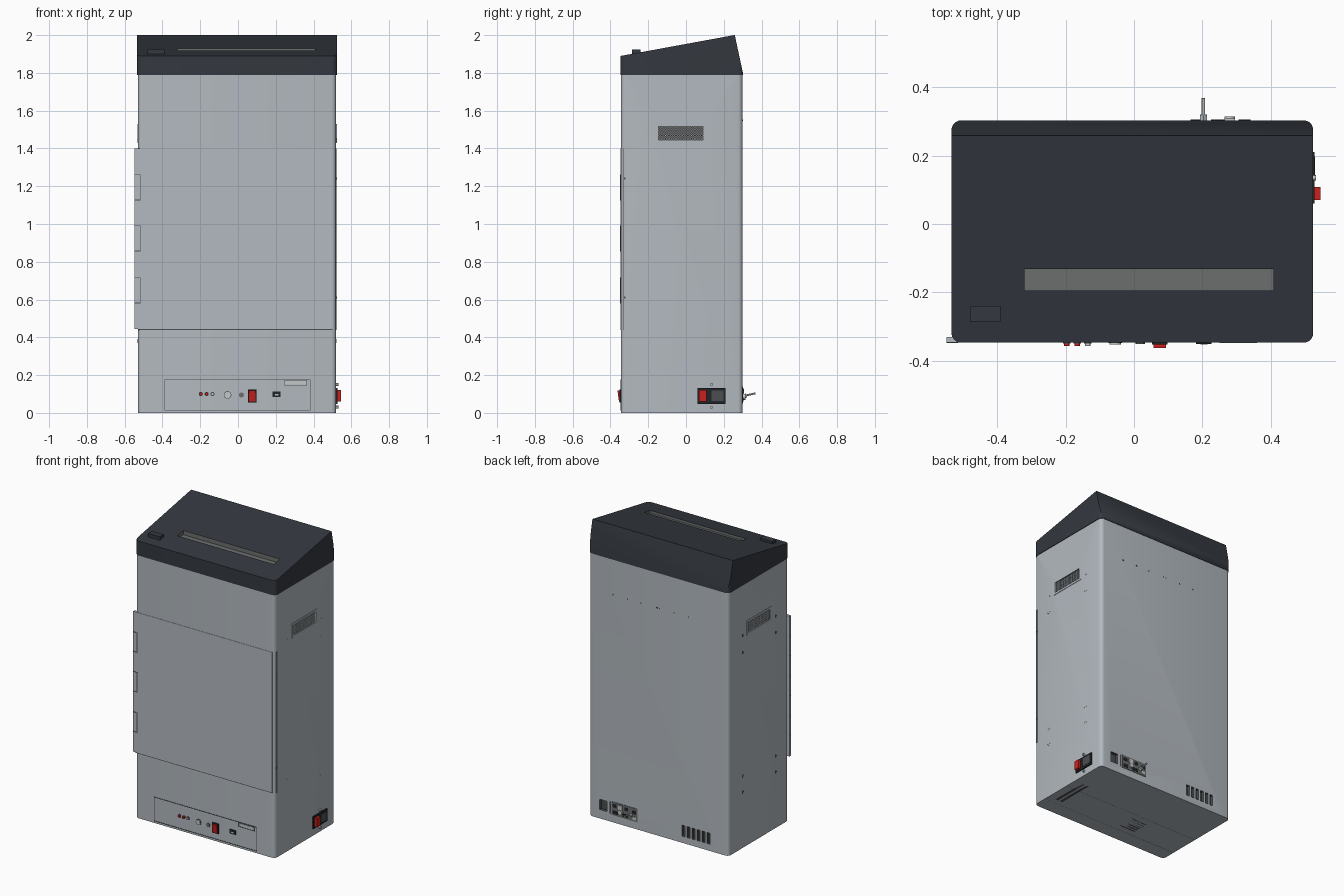
import bpy, bmesh
from math import radians
from mathutils import Vector

if "Cube" in bpy.data.objects:
    bpy.data.objects.remove(bpy.data.objects["Cube"])


def material(name, r, g, b):
    m = bpy.data.materials.new(name)
    m.use_nodes = True
    m.diffuse_color = (r, g, b, 1)
    m.node_tree.nodes["Principled BSDF"].inputs["Base Color"].default_value = (r, g, b, 1)
    return m


SHELL = material("shell_grey", .45, .49, .525)
LID = material("charcoal", .034, .04, .05)
MID = material("mid_grey", .15, .155, .155)
DARK = material("seam_dark", .07, .075, .08)
BLACK = material("black_plastic", .015, .017, .02)
RED = material("switch_red", .6, .015, .012)
PALE = material("pale_metal", .55, .57, .58)


def finish(name, bm, mat, smooth=False):
    bmesh.ops.recalc_face_normals(bm, faces=bm.faces[:])
    me = bpy.data.meshes.new(name)
    bm.to_mesh(me)
    bm.free()
    me.materials.append(mat)
    ob = bpy.data.objects.new(name, me)
    bpy.context.collection.objects.link(ob)
    if smooth:
        smooth_edges(ob)
    return ob


def activate(ob):
    bpy.ops.object.select_all(action='DESELECT')
    ob.select_set(True)
    bpy.context.view_layer.objects.active = ob


def smooth_edges(ob):
    activate(ob)
    bpy.ops.object.shade_smooth_by_angle(angle=radians(30))


def add_box(bm, x0, x1, y0, y1, z0, z1):
    vs = bmesh.ops.create_cube(bm, size=1)["verts"]
    for v in vs:
        v.co = ((x0 + x1) / 2 + v.co.x * (x1 - x0),
                (y0 + y1) / 2 + v.co.y * (y1 - y0),
                (z0 + z1) / 2 + v.co.z * (z1 - z0))


def boxes(name, mat, items):
    bm = bmesh.new()
    for item in items:
        add_box(bm, *item)
    return finish(name, bm, mat)


def rod(name, mat, start, end, radius, sides=16):
    a, b = Vector(start), Vector(end)
    bm = bmesh.new()
    bmesh.ops.create_cone(bm, cap_ends=True, segments=sides, radius1=radius,
                          radius2=radius, depth=(b - a).length)
    bm.transform((b - a).to_track_quat('Z', 'Y').to_matrix().to_4x4())
    bmesh.ops.translate(bm, verts=bm.verts[:], vec=(a + b) / 2)
    return finish(name, bm, mat, True)


def rounded_prism(x0, x1, y0, y1, z0, z1, radius):
    bm = bmesh.new()
    add_box(bm, x0, x1, y0, y1, z0, z1)
    upright = [e for e in bm.edges if abs(e.verts[0].co.z - e.verts[1].co.z) > .1]
    bmesh.ops.bevel(bm, geom=upright, offset=radius, segments=5,
                    profile=.5, affect='EDGES')
    return bm


def cut(ob, cutter):
    mod = ob.modifiers.new("recess", 'BOOLEAN')
    mod.operation = 'DIFFERENCE'
    mod.solver = 'EXACT'
    mod.material_mode = 'TRANSFER'
    mod.object = cutter
    activate(ob)
    bpy.ops.object.modifier_apply(modifier=mod.name)
    bpy.data.objects.remove(cutter)
    smooth_edges(ob)


def outline(x0, x1, z0, z1, t=.004):
    # Four thin bars around a rectangle on the front
    ya, yb = FRONT - .002, FRONT + .002
    return [(x0, x1, ya, yb, z0, z0 + t), (x0, x1, ya, yb, z1 - t, z1),
            (x0, x0 + t, ya, yb, z0, z1), (x1 - t, x1, ya, yb, z0, z1)]


LEFT, RIGHT, FRONT, BACK, TOP = -.53, .52, -.345, .30, 1.79

# Cabinet body with side vents, back slots and socket recesses
body = finish("cabinet_body", rounded_prism(LEFT, RIGHT, FRONT, BACK, 0, TOP, .025), SHELL)
recesses = [(x - .011, x + .011, BACK - .02, BACK + .02, .045, .12)
            for x in [-.19 - .038 * i for i in range(6)]]
recesses.append((.385, .44, BACK - .02, BACK + .02, .06, .13))
cut(body, boxes("recess_cutter", DARK, recesses))
cut(body, boxes("vent_cutter", MID, [(s - .02, s + .02, -.145, .09, 1.445, 1.515)
                                     for s in (LEFT, RIGHT)]))

# Sloped lid with a sunken slot
bm = rounded_prism(LEFT - .004, RIGHT + .004, FRONT - .002, BACK + .003, TOP, 2.1, .028)
for co, no in (((0, FRONT, 1.89), (0, -.11, .6)), ((0, BACK + .003, TOP + .002), (0, .21, .045))):
    bmesh.ops.bisect_plane(bm, geom=bm.verts[:] + bm.edges[:] + bm.faces[:], dist=1e-5,
                           plane_co=co, plane_no=Vector(no).normalized(), clear_outer=True)
    bmesh.ops.holes_fill(bm, edges=[e for e in bm.edges if e.is_boundary], sides=0)
lid = finish("sloped_lid", bm, LID)
cut(lid, boxes("slot_cutter", MID, [(-.32, .408, -.195, -.132, 1.9, 2.05)]))
boxes("lid_button", LID, [(-.48, -.39, -.285, -.24, 1.88, 1.925)])

# Wrap-around door with projecting hinge edge
boxes("door", SHELL, [(-.548, .50, FRONT - .002, -.33, .445, 1.4)])
boxes("door_side_edge", SHELL, [(.515, RIGHT + .002, -.328, -.32, .445, 1.4)])
boxes("door_seams", DARK, [(LEFT, .50, FRONT - .001, FRONT + .01, .44, .445),
                           (.51, RIGHT + .0015, -.331, -.328, .44, 1.4)])
hinge_bars = []
for z0 in (.58, .855, 1.125):
    ya, yb = FRONT - .0035, FRONT + .01
    hinge_bars += [(-.52, -.515, ya, yb, z0, z0 + .138)]
    hinge_bars += [(-.549, -.515, ya, yb, z, z + .004) for z in (z0, z0 + .134)]
boxes("hinge_gaps", DARK, hinge_bars)
boxes("door_pins", DARK, [(.515, RIGHT + .003, -.328, -.32, z, z + .012) for z in (.605, 1.235)])

# Front control panel
boxes("panel_seam", DARK, outline(-.39, .385, .012, .178))
boxes("panel_pull_seam", DARK, outline(.245, .365, .145, .175, .003))
boxes("panel_pull", PALE, [(.25, .36, FRONT - .003, FRONT, .15, .17)])
for i, mat in enumerate((RED, RED, PALE)):
    x = -.197 + .031 * i
    rod("lamp_rim", DARK, (x, FRONT, .1), (x, FRONT - .004, .1), .011)
    rod("indicator_lamp", mat, (x, FRONT, .1), (x, FRONT - .012, .1), .008)
rod("round_port_rim", DARK, (-.055, FRONT, .095), (-.055, FRONT - .003, .095), .02, 24)
rod("round_port", PALE, (-.055, FRONT, .095), (-.055, FRONT - .007, .095), .017, 24)
rod("small_knob", MID, (.018, FRONT, .095), (.018, FRONT - .006, .095), .014, 8)
boxes("front_switch_frame", BLACK, [(.052, .098, FRONT - .008, FRONT, .056, .124)])
rocker = boxes("front_rocker", RED, [(.057, .093, FRONT - .018, FRONT, .061, .119)])
for v in rocker.data.vertices:
    if v.co.y < FRONT - .01 and v.co.z < .09:
        v.co.y += .008
boxes("front_socket", BLACK, [(.182, .226, FRONT - .006, FRONT, .084, .112)])
boxes("front_socket_tongue", PALE, [(.195, .215, FRONT - .008, FRONT, .092, .1)])

# Side vents: frame and grille bars, mirrored
for s in (-1, 1):
    face = RIGHT if s > 0 else LEFT
    a, b = sorted((face - s * .01, face + s * .003))
    boxes("vent_frame", SHELL, [(a, b, -.16, -.145, 1.43, 1.53), (a, b, .09, .105, 1.43, 1.53),
                                (a, b, -.145, .09, 1.43, 1.445), (a, b, -.145, .09, 1.515, 1.53)])
    a, b = sorted((face - s * .012, face - s * .004))
    bars = [(a, b, -.145, .09, z, z + .003) for z in [1.455 + .012 * i for i in range(5)]]
    bars += [(a, b, y, y + .003, 1.445, 1.515) for y in [-.135 + .0125 * i for i in range(18)]]
    boxes("vent_grille", SHELL, bars)
    # Cross-shaped fixings
    a, b = sorted((face, face + s * .001))
    marks = []
    for y in (-.21, .145):
        for z in (.38, .49, 1.33, 1.445):
            marks += [(a, b, y - .01, y + .01, z - .002, z + .002),
                      (a, b, y - .002, y + .002, z - .01, z + .01)]
    boxes("cross_fixings", SHELL if s > 0 else DARK, marks)

# Power inlet on the side
boxes("power_plate", BLACK, [(RIGHT, RIGHT + .008, .06, .21, .048, .132)])
boxes("power_rocker", RED, [(RIGHT, .545, .07, .108, .06, .12)])
boxes("power_socket", DARK, [(RIGHT, RIGHT + .01, .135, .198, .062, .118)])
for z in (.03, .15):
    rod("power_screw", PALE, (RIGHT, .135, z), (RIGHT + .012, .135, z), .008, 12)

# Back connector plate, aerial and screw holes
boxes("connector_plate", MID, [(.155, .35, BACK, BACK + .003, .05, .14)])
boxes("connector_ports", BLACK, [(x, x + w, BACK, BACK + .005, z, z + .022)
                                 for x, w, z in ((.165, .03, .1), (.225, .025, .105), (.31, .03, .105),
                                                 (.225, .04, .06), (.305, .035, .06))])
boxes("connector_shells", PALE, [(.165, .19, BACK, BACK + .005, .06, .08),
                                 (.265, .295, BACK, BACK + .008, .1, .13)])
rod("aerial_nut", PALE, (.203, BACK, .088), (.203, BACK + .02, .09), .012, 6)
rod("aerial", PALE, (.203, BACK, .088), (.203, .368, .104), .005, 12)
rod("round_connector", PALE, (.28, BACK, .085), (.28, BACK + .014, .085), .016)
boxes("socket_divider", DARK, [(.36, .366, BACK, BACK + .002, .055, .135)])
boxes("back_screw_holes", DARK, [(x - .004, x + .004, BACK, BACK + .001, 1.546, 1.554)
                                 for x in (.34, .23, .13, .01, -.01, -.12, -.23)])

# Underside seams and grilles
boxes("base_seams", DARK, [(LEFT + .01, RIGHT - .01, y, y + .004, 0, .002) for y in (-.25, -.04)])
boxes("base_side_slots", DARK, [(x, x + .02, -.21, .05, 0, .002) for x in (.41, .445)])
boxes("base_grille", DARK, [(-.175, -.055, y, y + .012, 0, .002)
                            for y in [-.205 + .022 * i for i in range(6)]])
